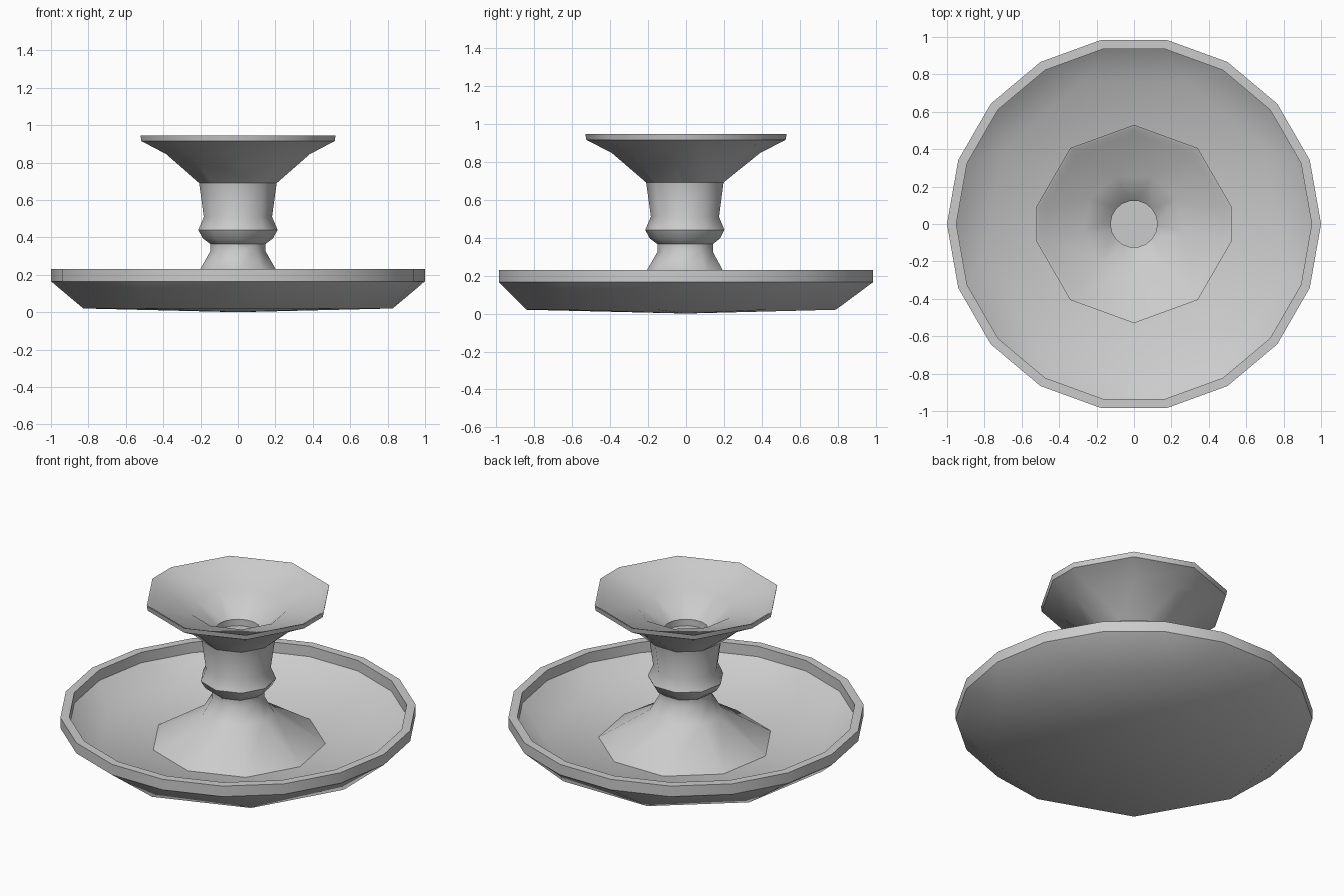
import bpy, bmesh, math

if "Cube" in bpy.data.objects:
    bpy.data.objects.remove(bpy.data.objects["Cube"])

NINE = [-90 + 40 * k for k in range(9)]
EIGHTEEN = [-100 + 20 * k for k in range(18)]
TEN = [-90, -50, -10, 10, 50, 90, 130, 170, 190, 230]


def stitch(bm, a, b):
    """Join two closed rings of (angle, vert) whose counts may differ."""
    a = a + [(a[0][0] + 360, a[0][1])]
    b = b + [(b[0][0] + 360, b[0][1])]
    i = j = 0
    while i < len(a) - 1 or j < len(b) - 1:
        more_a, more_b = i < len(a) - 1, j < len(b) - 1
        if more_a and more_b and a[i][0] == b[j][0] and a[i + 1][0] == b[j + 1][0]:
            bm.faces.new((a[i][1], a[i + 1][1], b[j + 1][1], b[j][1]))
            i, j = i + 1, j + 1
        elif more_a and (not more_b or
                         a[i][0] + a[i + 1][0] <= b[j][0] + b[j + 1][0]):
            bm.faces.new((a[i][1], a[i + 1][1], b[j][1]))
            i += 1
        else:
            bm.faces.new((a[i][1], b[j + 1][1], b[j][1]))
            j += 1


def lathe(name, rings, bottom_z, top_z):
    """Closed solid from (angles, radius, z) rings, capped by centre points."""
    bm = bmesh.new()
    loops = []
    for angles, r, z in rings:
        loops.append([(t, bm.verts.new((r * math.cos(math.radians(t)),
                                        r * math.sin(math.radians(t)), z)))
                      for t in angles])
    for a, b in zip(loops, loops[1:]):
        stitch(bm, a, b)
    for loop, z in ((loops[0], bottom_z), (loops[-1], top_z)):
        c = bm.verts.new((0, 0, z))
        for k in range(len(loop)):
            bm.faces.new((loop[k][1], loop[(k + 1) % len(loop)][1], c))
    bmesh.ops.recalc_face_normals(bm, faces=bm.faces[:])
    mesh = bpy.data.meshes.new(name)
    bm.to_mesh(mesh)
    bm.free()
    obj = bpy.data.objects.new(name, mesh)
    bpy.context.collection.objects.link(obj)
    bpy.ops.object.select_all(action='DESELECT')
    obj.select_set(True)
    bpy.context.view_layer.objects.active = obj
    bpy.ops.object.shade_smooth_by_angle(angle=math.radians(40))
    return obj


# Drip dish: nine-sided foot widening to an eighteen-sided rim
lathe("drip_dish", [
    (NINE, 0.84, 0.02),
    (EIGHTEEN, 1.0, 0.165),
    (EIGHTEEN, 1.0, 0.23),
    (EIGHTEEN, 0.95, 0.23),
    (EIGHTEEN, 0.95, 0.165),
    (NINE, 0.81, 0.05),
], 0.0, 0.045)

# Stem with flared foot, collar, cup and candle socket
lathe("stem_and_cup", [
    (NINE, 0.50, 0.043),
    (NINE, 0.205, 0.23),
    (NINE, 0.15, 0.325),
    (NINE, 0.15, 0.365),
    (NINE, 0.19, 0.395),
    (NINE, 0.215, 0.44),
    (NINE, 0.185, 0.51),
    (NINE, 0.21, 0.69),
    (TEN, 0.39, 0.845),
    (TEN, 0.525, 0.915),
    (TEN, 0.53, 0.945),
    (TEN, 0.515, 0.94),
    (TEN, 0.48, 0.91),
    (NINE, 0.27, 0.86),
    (EIGHTEEN, 0.125, 0.74),
    (EIGHTEEN, 0.125, 0.70),
], 0.04, 0.70)
